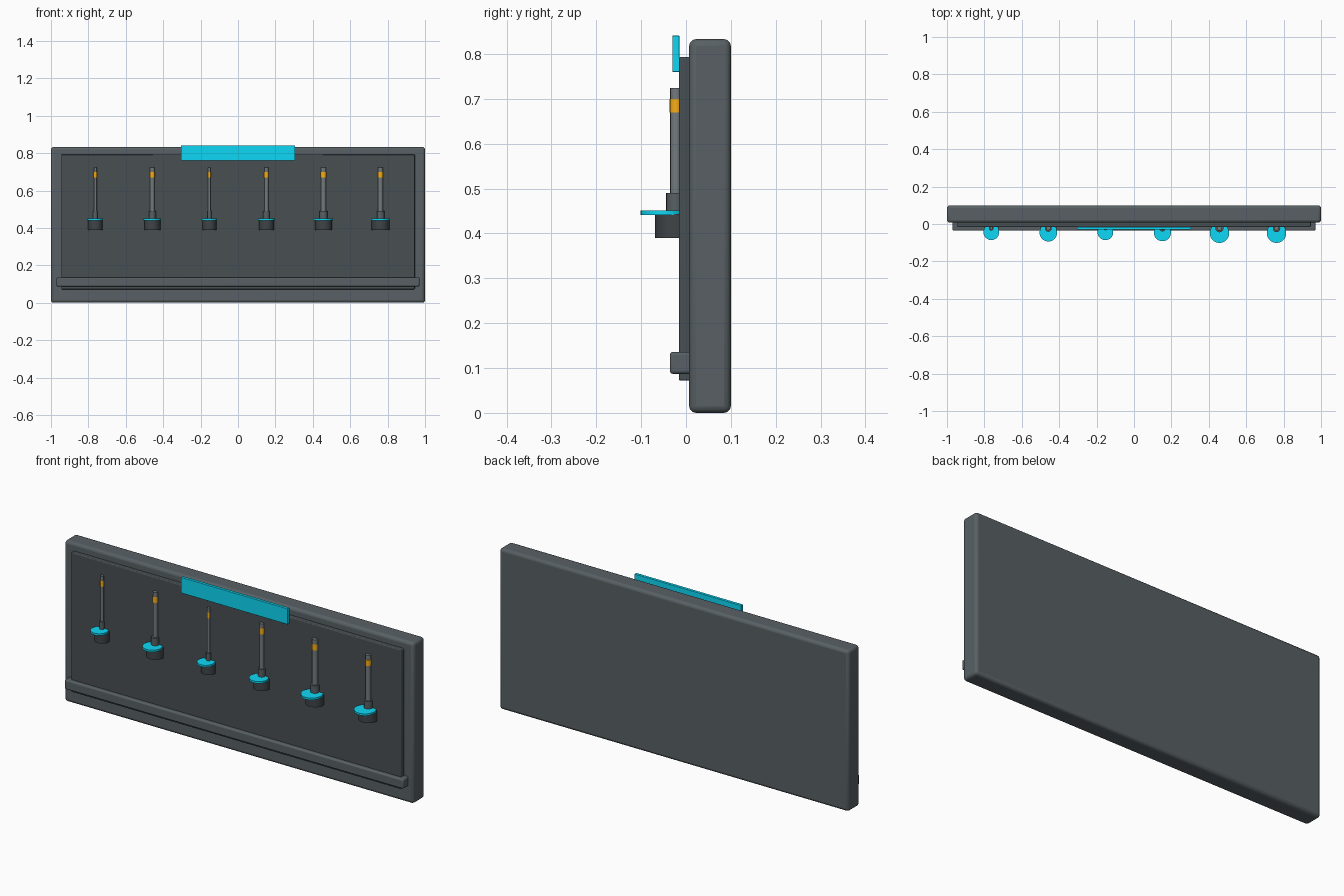
import bpy
import math

if "Cube" in bpy.data.objects:
    bpy.data.objects.remove(bpy.data.objects["Cube"])


def material(name, color):
    m = bpy.data.materials.new(name)
    m.diffuse_color = color
    m.use_nodes = True
    m.node_tree.nodes["Principled BSDF"].inputs["Base Color"].default_value = m.diffuse_color
    return m


CYAN = material("cyan", (0.004, 0.69, 0.92, 1))
AMBER = material("amber", (0.95, 0.42, 0.008, 1))
SLATE = material("slate", (0.098, 0.118, 0.128, 1))
DARK_SLATE = material("dark_slate", (0.065, 0.078, 0.086, 1))
STEEL = material("steel", (0.17, 0.195, 0.205, 1))
CHARCOAL = material("charcoal", (0.05, 0.058, 0.063, 1))


def finish(obj, name, mat):
    obj.name = name
    obj.data.materials.append(mat)
    return obj


def box(name, x, y, z, bevel, mat):
    """Box from (min, max) ranges, with optional rounded edges."""
    r = (x, y, z)
    bpy.ops.mesh.primitive_cube_add(size=1, location=[(a + b) / 2 for a, b in r])
    o = bpy.context.object
    o.scale = [b - a for a, b in r]
    bpy.ops.object.transform_apply(location=False, rotation=False, scale=True)
    if bevel:
        m = o.modifiers.new("round", 'BEVEL')
        m.width = bevel
        m.segments = 3
        bpy.ops.object.shade_smooth_by_angle(angle=math.radians(35))
    return finish(o, name, mat)


def cylinder(name, x, y, z, radius, mat, sides=32):
    """Upright cylinder between two heights."""
    bpy.ops.mesh.primitive_cylinder_add(
        vertices=sides, radius=radius, depth=z[1] - z[0],
        location=(x, y, (z[0] + z[1]) / 2))
    bpy.ops.object.shade_smooth_by_angle(angle=math.radians(35))
    return finish(bpy.context.object, name, mat)


# Wall slab, raised panel, lower rail and glowing sign strip
box("wall_slab", (-1, 1), (0.007, 0.1), (0, 0.833), 0.015, SLATE)
box("raised_panel", (-0.945, 0.945), (-0.016, 0.02), (0.072, 0.793), 0.004, DARK_SLATE)
box("lower_rail", (-0.97, 0.97), (-0.036, 0.02), (0.087, 0.136), 0.007, SLATE)
box("sign_strip", (-0.305, 0.305), (-0.03, -0.015), (0.76, 0.841), 0.001, CYAN)

# Six mounted rods: (cup radius, disc radius, rod radius)
sizes = [(0.038, 0.042, 0.008), (0.043, 0.047, 0.012), (0.037, 0.042, 0.007),
         (0.041, 0.046, 0.011), (0.046, 0.052, 0.014), (0.047, 0.052, 0.013)]
for i, (cup, disc, rod) in enumerate(sizes):
    x = -0.763 + 0.305 * i
    n = f"_{i + 1}"
    cylinder("cup" + n, x, -0.022, (0.39, 0.443), cup, CHARCOAL)
    cylinder("disc" + n, x, -0.049 + (0.052 - disc) * 0.5, (0.441, 0.451), disc, CYAN)
    cylinder("collar" + n, x, -0.023, (0.443, 0.49), rod * 1.55, SLATE, 20)
    cylinder("rod" + n, x, -0.022, (0.48, 0.724), rod, STEEL, 20)
    cylinder("amber_band" + n, x, -0.022, (0.67, 0.70), rod * 1.08, AMBER, 20)
